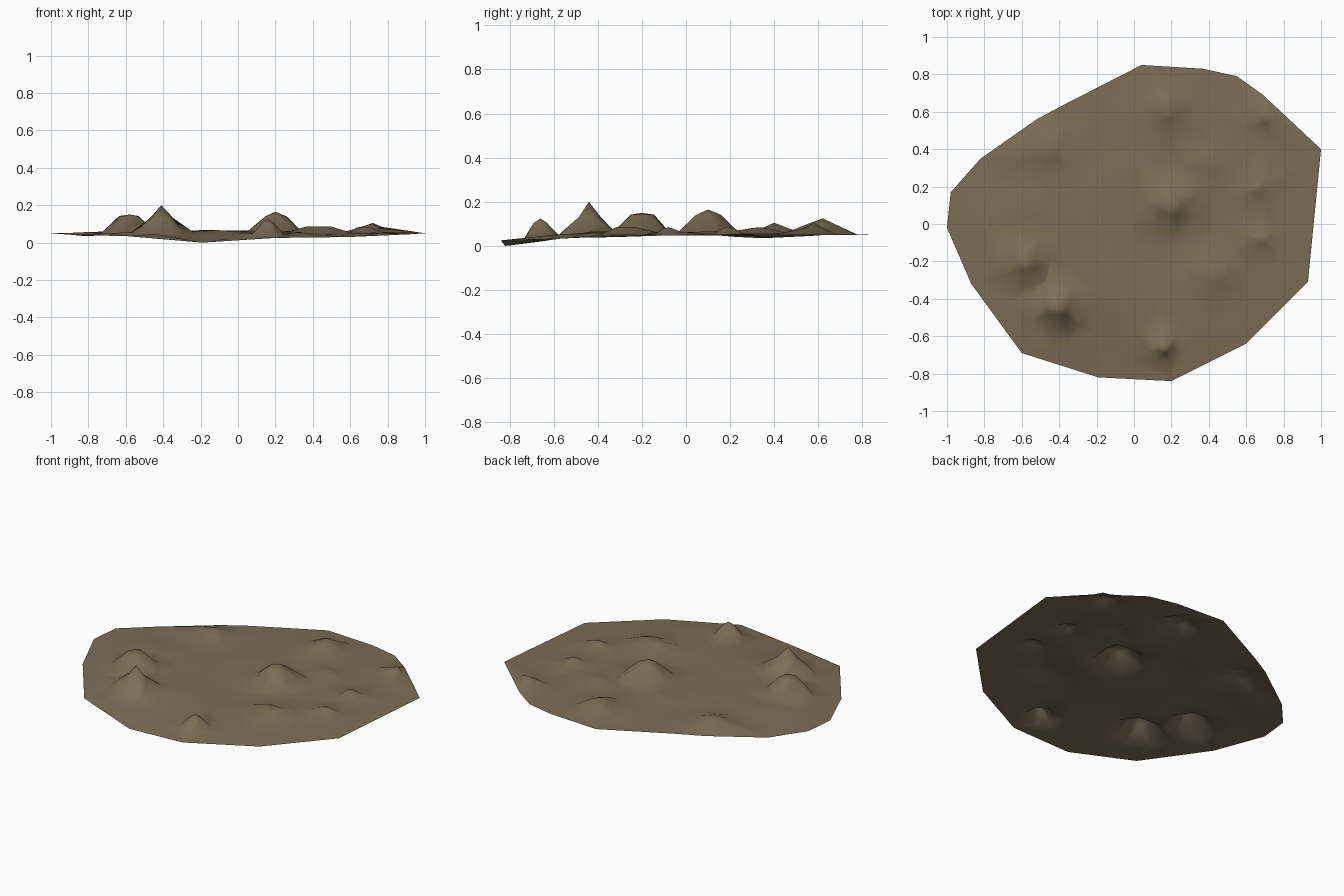
import bpy, bmesh, math, random
from mathutils import Vector, noise
from mathutils.geometry import delaunay_2d_cdt

random.seed(4)
cube = bpy.data.objects.get("Cube")
if cube:
    bpy.data.objects.remove(cube)

# Earth material
earth = bpy.data.materials.new("brown earth")
earth.use_nodes = True
colour = (0.20, 0.155, 0.09, 1)
earth.diffuse_color = colour
bsdf = earth.node_tree.nodes["Principled BSDF"]
bsdf.inputs["Base Color"].default_value = colour
bsdf.inputs["Roughness"].default_value = 0.9

# Rim of the patch, counter-clockwise
RIM = [Vector(p) for p in (
    (0.04, 0.85, 0.05), (-0.12, 0.76, 0.05), (-0.39, 0.63, 0.05),
    (-0.52, 0.56, 0.045), (-0.82, 0.35, 0.035), (-0.98, 0.17, 0.05),
    (-1, -0.02, 0.05), (-0.87, -0.32, 0.04), (-0.6, -0.69, 0.035),
    (-0.19, -0.82, 0), (0.2, -0.84, 0.025), (0.6, -0.64, 0.03),
    (0.93, -0.31, 0.045), (1, 0.4, 0.05), (0.69, 0.69, 0.05),
    (0.55, 0.79, 0.05), (0.37, 0.83, 0.05))]

# Mounds: centre x, y, top height, half widths x, y, flat top share, sharpness
MOUNDS = (
    (-0.41, -0.44, 0.2, 0.17, 0.14, 0, 1.3),
    (-0.58, -0.2, 0.15, 0.14, 0.14, 0.35, 1),
    (0.2, 0.1, 0.165, 0.15, 0.15, 0.25, 1.1),
    (0.16, -0.66, 0.125, 0.09, 0.08, 0.2, 1),
    (0.18, 0.62, 0.125, 0.15, 0.17, 0, 1),
    (0.72, 0.58, 0.105, 0.15, 0.1, 0, 1),
    (-0.47, 0.4, 0.105, 0.2, 0.15, 0, 1),
    (0.66, 0.19, 0.085, 0.07, 0.07, 0.3, 1),
    (0.68, -0.08, 0.085, 0.1, 0.06, 0.2, 1),
    (0.43, -0.27, 0.085, 0.18, 0.12, 0.4, 1),
    (0.4, 0.33, 0.085, 0.14, 0.12, 0.2, 1))


def ground(x, y):
    """Gently rolling ground that meets the rim, with mounds on top."""
    here = Vector((x, y))
    edge = min(RIM, key=lambda p: (p.xy - here).length)
    inward = min(1, (edge.xy - here).length / 0.4)
    z = edge.z + (0.058 - edge.z) * inward
    z += 0.016 * inward * noise.noise(Vector((x * 5, y * 5, 0.3)))
    for cx, cy, top, wx, wy, flat, power in MOUNDS:
        d = math.hypot((x - cx) / wx, (y - cy) / wy)
        rise = min(1, max(0, 1 - d) / (1 - flat)) ** power
        z += max(0, top - z) * rise
    return z


def inset(x, y):
    """Distance inside the convex rim."""
    here = Vector((x, y))
    best = 9
    for a, b in zip(RIM, RIM[1:] + RIM[:1]):
        side = (b - a).xy.normalized()
        best = min(best, side.cross(here - a.xy))
    return best


# Plan points: rim, mound rings, then a loose jittered grid
plan = [p.xy for p in RIM]
feature = []
for cx, cy, top, wx, wy, flat, power in MOUNDS:
    feature.append(Vector((cx, cy)))
    for share, count in ((max(flat, 0.4), 5), (1, 7)):
        turn = random.random()
        for i in range(count):
            a = math.tau * (i + turn) / count
            feature.append(Vector((cx + wx * share * math.cos(a),
                                   cy + wy * share * math.sin(a))))
plan += [p for p in feature if inset(*p) > 0.03]
STEP = 0.11
for i in range(-9, 10):
    for j in range(-8, 9):
        p = Vector((i + random.uniform(-0.3, 0.3),
                    j + random.uniform(-0.3, 0.3))) * STEP
        if inset(*p) > 0.06 and min((p - q).length for q in plan) > 0.06:
            plan.append(p)

# Triangulated open sheet
points, _, faces, *_ = delaunay_2d_cdt(plan, [], [], 0, 1e-5)
bm = bmesh.new()
verts = [bm.verts.new((p.x, p.y, ground(p.x, p.y))) for p in points]
for f in faces:
    bm.faces.new([verts[i] for i in f])
for f in bm.faces:
    f.normal_update()
    if f.normal.z < 0:
        f.normal_flip()
    f.smooth = True
mesh = bpy.data.meshes.new("ground_patch")
bm.to_mesh(mesh)
bm.free()
mesh.materials.append(earth)
patch = bpy.data.objects.new("ground_patch", mesh)
bpy.context.collection.objects.link(patch)
